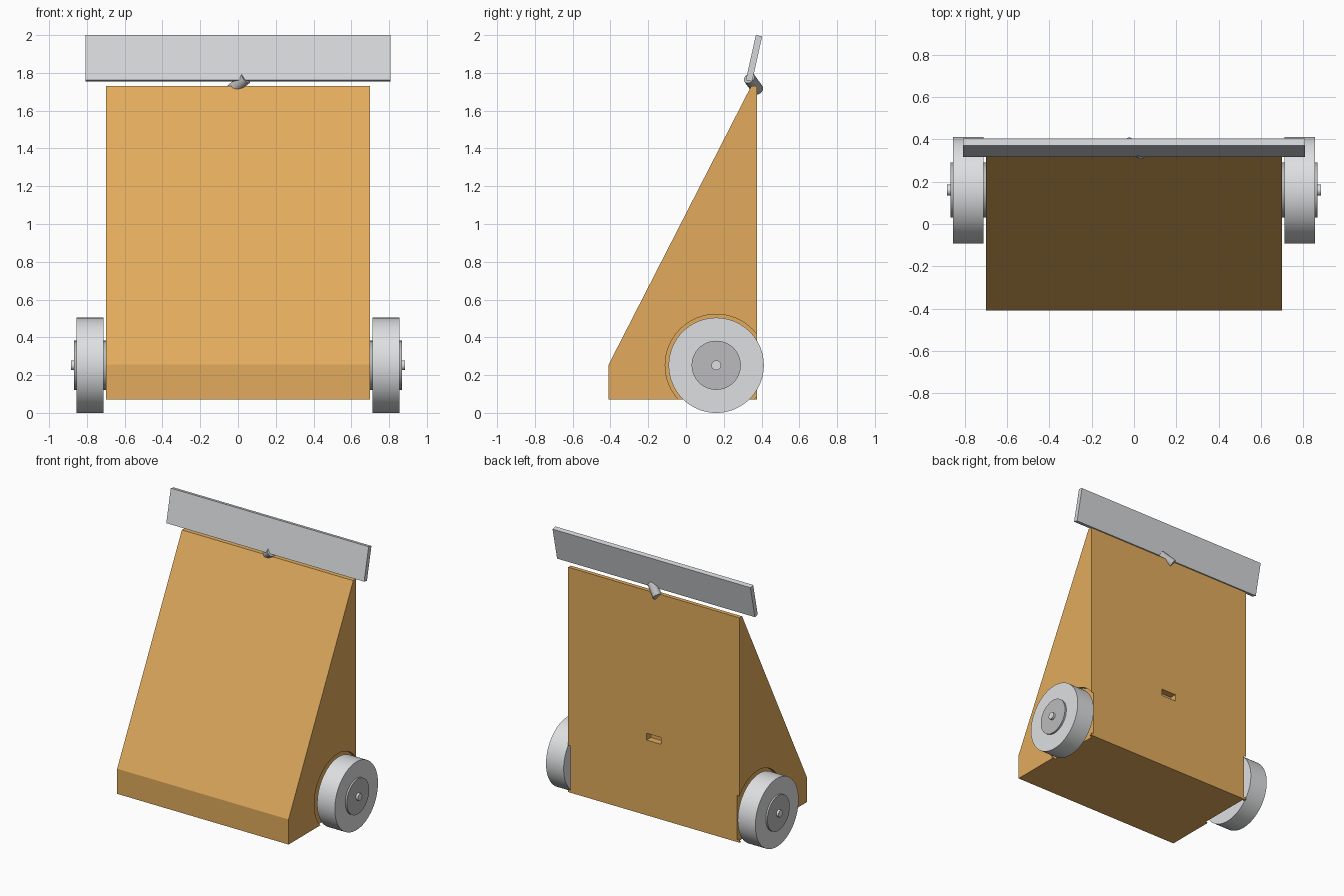
import bpy, bmesh, math
from mathutils import Vector

if "Cube" in bpy.data.objects:
    bpy.data.objects.remove(bpy.data.objects["Cube"])


def material(name, rgb):
    m = bpy.data.materials.new(name)
    m.use_nodes = True
    m.diffuse_color = (*rgb, 1)
    m.node_tree.nodes["Principled BSDF"].inputs["Base Color"].default_value = (*rgb, 1)
    return m


ORANGE = material("warm orange", (0.76, 0.41, 0.11))
LIGHT = material("light grey", (0.73, 0.74, 0.75))
PLATE = material("plate grey", (0.67, 0.68, 0.70))
MID = material("mid grey", (0.50, 0.50, 0.51))


def finish(obj, name, mat):
    obj.name = name
    obj.data.materials.append(mat)
    return obj


def prism(name, profile, half_width, mat):
    """Extrude a y-z profile symmetrically along x."""
    bm = bmesh.new()
    face = bm.faces.new([bm.verts.new((-half_width, y, z)) for y, z in profile])
    ext = bmesh.ops.extrude_face_region(bm, geom=[face])
    new = [v for v in ext["geom"] if isinstance(v, bmesh.types.BMVert)]
    bmesh.ops.translate(bm, verts=new, vec=(2 * half_width, 0, 0))
    bmesh.ops.recalc_face_normals(bm, faces=bm.faces)
    mesh = bpy.data.meshes.new(name)
    bm.to_mesh(mesh)
    bm.free()
    obj = bpy.data.objects.new(name, mesh)
    bpy.context.collection.objects.link(obj)
    return finish(obj, name, mat)


def rod(name, start, end, radius, mat, sides=64):
    """Cylinder between two points."""
    a, b = Vector(start), Vector(end)
    bpy.ops.mesh.primitive_cylinder_add(
        vertices=sides, radius=radius, depth=(b - a).length, location=(a + b) / 2,
        rotation=(b - a).to_track_quat('Z', 'Y').to_euler())
    obj = finish(bpy.context.object, name, mat)
    bpy.ops.object.shade_smooth_by_angle(angle=math.radians(35))
    return obj


def cut(target, cutter):
    mod = target.modifiers.new("cut", 'BOOLEAN')
    mod.object = cutter
    mod.solver = 'EXACT'
    bpy.context.view_layer.objects.active = target
    bpy.ops.object.modifier_apply(modifier=mod.name)
    bpy.data.objects.remove(cutter)


# Wedge body with sloped front
body = prism("body", [(-0.41, 0.07), (0.375, 0.07), (0.375, 1.73),
                      (0.345, 1.73), (-0.41, 0.255)], 0.70, ORANGE)

# Port slot in the back panel
bpy.ops.mesh.primitive_cube_add(size=1, location=(0, 0.375, 0.65))
slot = finish(bpy.context.object, "slot_cutter", ORANGE)
slot.scale = (0.12, 0.10, 0.05)
cut(body, slot)

# Shallow wheel wells, then wheels with hubs and axle ends
AXLE_Y, AXLE_Z = 0.16, 0.252
for side, sx in (("left", 1), ("right", -1)):
    def at(x):
        return (sx * x, AXLE_Y, AXLE_Z)
    cut(body, rod("well_cutter", at(0.68), at(0.80), 0.27, ORANGE))
    rod(side + "_wheel", at(0.711), at(0.855), 0.252, LIGHT, 96)
    rod(side + "_hub", at(0.67), at(0.868), 0.13, MID)
    rod(side + "_axle", at(0.66), at(0.885), 0.026, LIGHT, 32)

# Tilted plate above the body
prism("top_plate", [(0.317, 1.762), (0.35, 1.755), (0.403, 1.993), (0.37, 2.0)],
      0.808, PLATE)

# Small slanted pivot pin joining plate and body
rod("pivot_pin", (0.042, 0.335, 1.772), (-0.033, 0.38, 1.71), 0.032, MID, 32)
